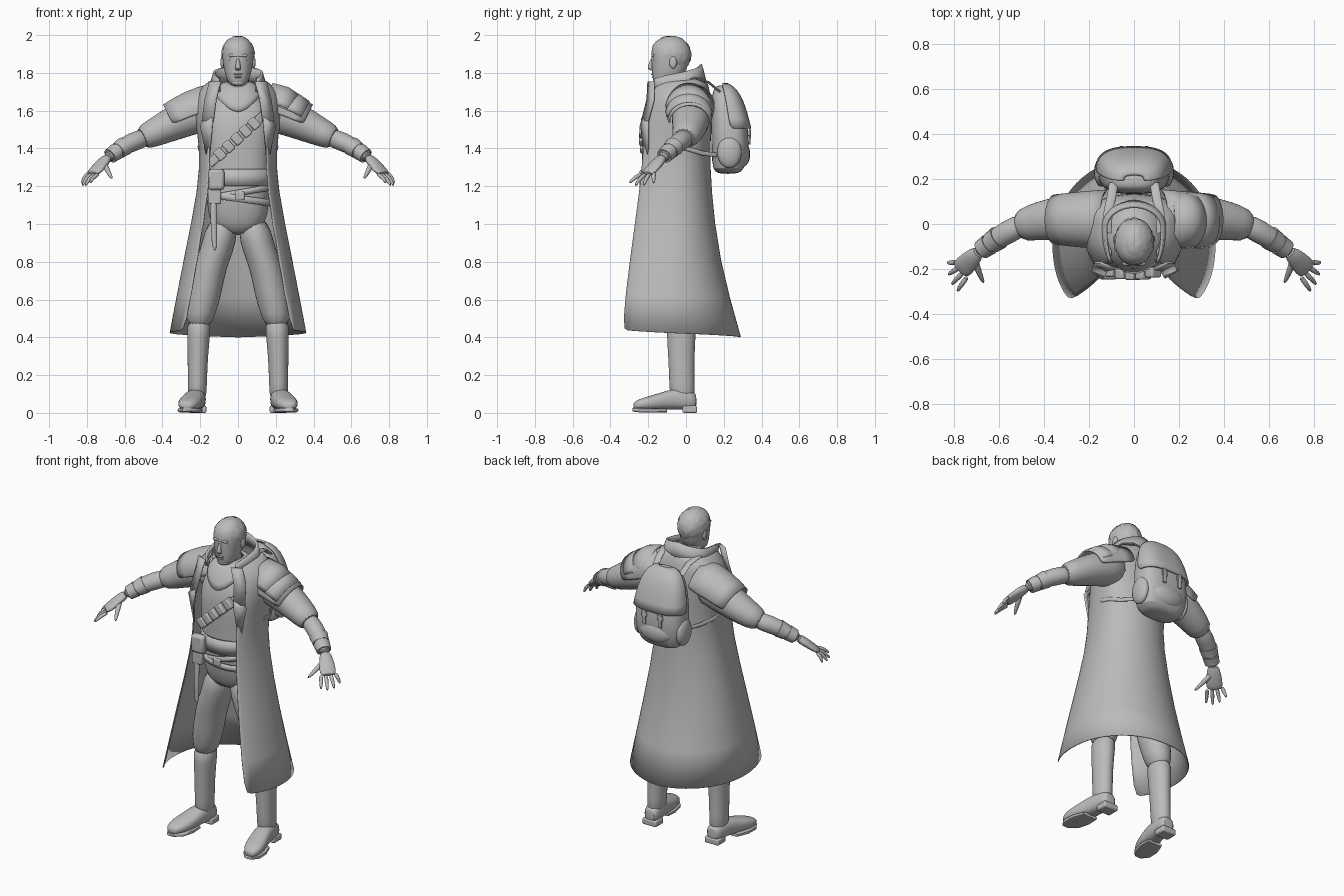
import bpy, bmesh, math, random
from mathutils import Vector, Matrix

random.seed(4)
default_cube = bpy.data.objects.get("Cube")
if default_cube:
    bpy.data.objects.remove(default_cube)

grey = bpy.data.materials.new("plain grey")
grey.use_nodes = True
grey.diffuse_color = (.5, .5, .5, 1)
grey.node_tree.nodes["Principled BSDF"].inputs["Base Color"].default_value = grey.diffuse_color

X_AXIS, Y_AXIS, Z_AXIS = Matrix.Identity(3)
SIDES = (("left", 1), ("right", -1))


def finish(name, bm, subdivide=0, thickness=0, bevel=0):
    """Turn a bmesh into a shaded object with its modifiers."""
    bmesh.ops.recalc_face_normals(bm, faces=bm.faces)
    mesh = bpy.data.meshes.new(name)
    bm.to_mesh(mesh)
    bm.free()
    mesh.materials.append(grey)
    obj = bpy.data.objects.new(name, mesh)
    bpy.context.collection.objects.link(obj)
    bpy.ops.object.select_all(action='DESELECT')
    obj.select_set(True)
    bpy.context.view_layer.objects.active = obj
    bpy.ops.object.shade_smooth_by_angle(angle=math.radians(50))
    if subdivide:
        obj.modifiers.new("smooth", 'SUBSURF').levels = subdivide
        obj.modifiers["smooth"].render_levels = subdivide
    if thickness:
        solid = obj.modifiers.new("thickness", 'SOLIDIFY')
        solid.thickness, solid.offset = thickness, 0
    if bevel:
        edge = obj.modifiers.new("bevel", 'BEVEL')
        edge.width, edge.segments = bevel, 2
    return obj


def sheet(name, rows, closed=False, caps=False, **options):
    """Skin a grid of point rows."""
    bm = bmesh.new()
    grid = [[bm.verts.new(p) for p in row] for row in rows]
    count = len(grid[0])
    for low, high in zip(grid, grid[1:]):
        for i in range(count if closed else count - 1):
            j = (i + 1) % count
            bm.faces.new((low[i], low[j], high[j], high[i]))
    if caps:
        bm.faces.new(grid[0])
        bm.faces.new(grid[-1])
    return finish(name, bm, **options)


def tube(name, rings, up=Z_AXIS, axis=None, mirror=1, sides=16, power=2, arc=None, **options):
    """Sweep ellipses (x, y, z, width, height) along a path; an arc leaves it open."""
    centres = [Vector((mirror * r[0], r[1], r[2])) for r in rings]
    rows = []
    for i, ring in enumerate(rings):
        along = axis or (centres[min(i + 1, len(rings) - 1)] - centres[max(i - 1, 0)]).normalized()
        across = along.cross(up).normalized()
        upward = across.cross(along)
        row = []
        for k in range(sides):
            a = arc[0] + (arc[1] - arc[0]) * k / (sides - 1) if arc else math.tau * k / sides
            c, s = (math.copysign(abs(f) ** (2 / power), f) for f in (math.cos(a), math.sin(a)))
            row.append(centres[i] + across * ring[3] * c + upward * ring[4] * s)
        rows.append(row)
    return sheet(name, rows, closed=not arc, caps=not arc, **options)


def loft(name, rings, **options):
    return tube(name, rings, up=Y_AXIS, axis=Z_AXIS, **options)


def box(name, centre, size, tilt=0, bevel=.008):
    bm = bmesh.new()
    place = Matrix.Translation(centre) @ Matrix.Rotation(tilt, 4, 'Y') @ Matrix.Diagonal((*size, 1))
    bmesh.ops.create_cube(bm, size=1, matrix=place)
    return finish(name, bm, bevel=bevel)


def ball(name, centre, size):
    bm = bmesh.new()
    place = Matrix.Translation(centre) @ Matrix.Diagonal((*size, 1))
    bmesh.ops.create_uvsphere(bm, u_segments=16, v_segments=10, radius=1, matrix=place)
    return finish(name, bm)


def band(name, z, half, rx, ry, tilt=0):
    """Flat belt around the waist."""
    angles = [math.tau * k / 32 for k in range(32)]
    rows = [[(rx * math.cos(a), ry * math.sin(a) - .065, z + h + tilt * math.cos(a)) for a in angles]
            for h in (-half, half)]
    return sheet(name, rows, closed=True, thickness=.012)


def coat_row(z_front, z_back, edge_x, edge_y, side_x, side_y, back_y):
    """Open outline from one front edge, around the back, to the other."""
    edge, side = Vector((edge_x, edge_y)), Vector((side_x, side_y))
    bend = Vector((side_x, (2 * edge_y + side_y) / 3))
    half = []
    for k in range(7):
        t = k / 6
        half.append(edge * (1 - t) ** 2 + bend * 2 * t * (1 - t) + side * t * t)
    for k in range(1, 9):
        a = math.pi / 2 * k / 8
        half.append(Vector((side_x * math.cos(a), side_y + (back_y - side_y) * math.sin(a))))
    last = len(half) - 1
    points = [(p.x, p.y, z_front + (z_back - z_front) * i / last) for i, p in enumerate(half)]
    return points + [(-x, y, z) for x, y, z in reversed(points[:-1])]


# Body
loft("torso", [(0, -.045, .94, .08, .09), (0, -.05, 1, .15, .12), (0, -.06, 1.1, .165, .135),
               (0, -.065, 1.2, .165, .14), (0, -.06, 1.35, .17, .14), (0, -.06, 1.5, .185, .15),
               (0, -.05, 1.62, .17, .13), (0, -.04, 1.72, .09, .08)], power=2.5, sides=24, subdivide=1)
tube("neck", [(0, -.03, 1.62, .07, .07), (0, -.06, 1.72, .06, .06), (0, -.075, 1.8, .058, .06)], up=Y_AXIS)

# Head
loft("head", [(0, -.125, 1.728, .025, .03), (0, -.115, 1.745, .05, .058), (0, -.097, 1.78, .066, .082),
              (0, -.086, 1.83, .077, .096), (0, -.083, 1.88, .084, .102), (0, -.083, 1.93, .084, .102),
              (0, -.083, 1.97, .066, .08), (0, -.083, 1.99, .03, .04)], power=2.2, sides=20, subdivide=1)
tube("nose", [(0, -.178, 1.88, .008, .008), (0, -.187, 1.845, .012, .012), (0, -.19, 1.822, .018, .016),
              (0, -.18, 1.812, .012, .008)], up=Y_AXIS, axis=Z_AXIS, sides=10, subdivide=1)
box("brow", (0, -.176, 1.892), (.1, .016, .014), bevel=.006)
box("upper_lip", (0, -.178, 1.792), (.046, .014, .009), bevel=.004)
box("lower_lip", (0, -.174, 1.778), (.038, .014, .009), bevel=.004)
ball("chin", (0, -.15, 1.75), (.035, .022, .02))
for side, s in SIDES:
    ball(side + "_ear", (s * .083, -.068, 1.855), (.01, .02, .032))
    ball(side + "_eye", (s * .034, -.163, 1.868), (.015, .012, .009))

# Rough short hair
bm = bmesh.new()
bmesh.ops.create_icosphere(bm, subdivisions=4, radius=1)
for v in bm.verts:
    v.co *= random.uniform(.97, 1.035)
    v.co = Vector((v.co.x * .088, v.co.y * .106 - .08, v.co.z * .101 + 1.895))
low = [v for v in bm.verts if v.co.z < (1.8 if v.co.y > -.045 else min(1.94, 1.87 - .7 * (v.co.y + .09)))]
bmesh.ops.delete(bm, geom=low, context='VERTS')
finish("hair", bm)

# Neckerchief dipping to a point in front
scarf = []
for radius, z, dip in ((.062, 1.75, .02), (.085, 1.74, .03), (.12, 1.7, .07), (.13, 1.68, .085)):
    scarf.append([(radius * math.sin(a), -.06 - radius * 1.2 * math.cos(a),
                   z - dip * max(0, math.cos(a)) ** 3) for a in (math.tau * k / 32 for k in range(32))])
sheet("neckerchief", scarf, closed=True, thickness=.01)

# Long coat and standing collar
sheet("coat", [coat_row(*row) for row in (
    (.44, .40, .28, -.34, .36, -.08, .29), (.82, .82, .215, -.295, .285, -.06, .17),
    (1.2, 1.2, .15, -.24, .205, -.05, .13), (1.4, 1.4, .15, -.225, .2, -.02, .125),
    (1.55, 1.55, .145, -.215, .225, 0, .135), (1.66, 1.66, .13, -.19, .24, .02, .13),
    (1.73, 1.73, .11, -.16, .19, .02, .12), (1.76, 1.78, .095, -.13, .125, .01, .095))],
    subdivide=1, thickness=.006)
sheet("collar", [coat_row(*row) for row in (
    (1.7, 1.76, .1, -.165, .14, 0, .1), (1.74, 1.8, .1, -.17, .135, -.01, .09),
    (1.77, 1.845, .105, -.165, .125, -.02, .078))], thickness=.014)
for side, s in SIDES:
    # Lapel in two leaves split by a notch
    for leaf, edges in (("upper", ((.09, .15, 1.755), (.115, .175, 1.66), (.13, .19, 1.545))),
                        ("lower", ((.13, .165, 1.565), (.135, .2, 1.525), (.15, .165, 1.36)))):
        sheet(side + "_lapel_" + leaf, [[(s * a, -.2 - .25 * max(0, 1.68 - z) * (z > 1.5) - .02 * (z < 1.5), z),
              (s * b, -.17 - .03 * (z < 1.6), z)] for a, b, z in edges], thickness=.01)

    # Sleeve, shoulder cape and cuff
    tube(side + "_sleeve", [(.13, .03, 1.6, .1, .1), (.25, .03, 1.575, .108, .105), (.38, .02, 1.515, .095, .088),
                            (.46, .005, 1.475, .08, .073), (.52, -.015, 1.45, .068, .062)],
         mirror=s, subdivide=1)
    tube(side + "_shoulder_cape", [(.12, .02, 1.625, .13, .12), (.25, .02, 1.59, .12, .115),
                                   (.35, .02, 1.54, .108, .1)],
         mirror=s, arc=(-.15, math.pi + .15), subdivide=1, thickness=.008)

    # Forearm with wrist wraps
    tube(side + "_forearm", [(.47, .01, 1.465, .05, .05), (.56, -.035, 1.435, .055, .053),
                             (.63, -.08, 1.397, .045, .043), (.7, -.13, 1.345, .034, .032)],
         mirror=s, subdivide=1)
    for wrap, t in (("upper", 0), ("lower", .6)):
        x, y, z = .6 + .07 * t, -.06 - .05 * t, 1.413 - .047 * t
        tube(side + "_wrist_wrap_" + wrap, [(x, y, z, .054 - .01 * t, .051 - .01 * t),
             (x + .035, y - .025, z - .025, .048 - .008 * t, .045 - .008 * t)], mirror=s)

    # Hand
    tube(side + "_palm", [(.685, -.12, 1.357, .03, .026), (.72, -.152, 1.322, .042, .024),
                          (.755, -.19, 1.282, .05, .02), (.775, -.21, 1.262, .042, .014)],
         mirror=s, subdivide=1)
    tips = ((.828, -.17, 1.212), (.825, -.225, 1.2), (.81, -.27, 1.2), (.785, -.3, 1.215))
    for k, tip in enumerate(tips):
        root = Vector((.788, -.168, 1.272)) - Vector((.017, .021, .002)) * k
        middle = root.lerp(Vector(tip), .55) + Vector((.005, -.004, .008))
        tube(side + "_finger_" + "abcd"[k], [(*root, .014, .013), (*middle, .012, .012), (*tip, .007, .007)],
             mirror=s, sides=8, subdivide=1)
    tube(side + "_thumb", [(.71, -.15, 1.325, .02, .018), (.69, -.21, 1.28, .015, .014),
                           (.665, -.265, 1.238, .008, .008)], mirror=s, sides=8, subdivide=1)

    # Leg, boot and sole
    loft(side + "_trouser_leg", [(.08, -.045, 1.04, .08, .12), (.098, -.045, .9, .093, .115),
                                 (.138, -.045, .8, .09, .11), (.163, -.04, .7, .089, .1),
                                 (.182, -.035, .6, .089, .096), (.197, -.03, .53, .08, .086),
                                 (.206, -.025, .45, .062, .074)], mirror=s, subdivide=1)
    loft(side + "_boot_shaft", [(.206, -.025, .5, .066, .08), (.208, -.025, .42, .062, .078),
                                (.213, -.025, .3, .055, .071), (.215, -.022, .16, .051, .067),
                                (.217, -.018, .05, .052, .07)], mirror=s, subdivide=1)
    tube(side + "_boot_foot", [(.215, .058, .06, .035, .04), (.217, .03, .068, .05, .052),
                               (.225, -.06, .075, .054, .058), (.24, -.13, .062, .062, .046),
                               (.258, -.21, .05, .064, .036), (.268, -.262, .042, .045, .026),
                               (.27, -.28, .036, .02, .014)],
         axis=-Y_AXIS, power=2.5, mirror=s, subdivide=1)
    tube(side + "_sole", [(.24, -.1, .013, .05, .01), (.252, -.17, .013, .065, .012),
                          (.262, -.24, .014, .058, .012), (.268, -.282, .017, .026, .01)],
         axis=-Y_AXIS, power=4, mirror=s)
    box(side + "_heel", (s * .216, .02, .019), (.096, .078, .038))

    # Pack straps over the shoulder and around the ribs
    tube(side + "_pack_strap", [(.09, .18, 1.7, .02, .006), (.1, .12, 1.75, .02, .006),
                                (.115, .05, 1.772, .02, .006), (.12, -.04, 1.765, .02, .006)], mirror=s)
    tube(side + "_rib_strap", [(.12, .16, 1.365, .006, .012), (.165, .085, 1.375, .006, .012),
                               (.203, .02, 1.395, .006, .012), (.208, -.04, 1.41, .006, .012)], mirror=s)

# Armour plates on one shoulder
for plate, shift, grow in (("upper", 0, .012), ("lower", .06, .004)):
    tube("shoulder_plate_" + plate, [(.15 + shift, .015, 1.62 - shift * .4, .115, .112 + grow),
                                     (.22 + shift, .015, 1.602 - shift * .5, .12, .113 + grow),
                                     (.265 + shift, .015, 1.578 - shift * .5, .115, .105 + grow)],
         arc=(.2, math.pi - .2), thickness=.014)

# Belts, pouch and sheath
band("waist_sash", 1.245, .045, .178, .155)
band("belt_high", 1.165, .016, .176, .152, .03)
band("belt_low", 1.135, .018, .18, .156, -.025)
box("buckle", (.01, -.223, 1.15), (.05, .014, .045))
box("belt_pouch", (-.115, -.222, 1.235), (.085, .05, .11), bevel=.015)
box("belt_pouch_lower", (-.125, -.215, 1.15), (.07, .04, .09))
tube("sheath", [(-.13, -.222, 1.13, .02, .012), (-.128, -.228, 1, .016, .01),
                (-.124, -.232, .89, .014, .009), (-.122, -.232, .86, .004, .004)], up=Y_AXIS, sides=10)

# Bandolier across the chest
slope = -math.atan2(.215, .24)
tube("bandolier", [(x, -.212 + 2.2 * x * x, 1.455 + .9 * x, .006, .024)
                   for x in (-.15, -.1, -.05, 0, .05, .1, .14)], power=4)
for k in range(5):
    x = -.095 + .045 * k
    box("bandolier_pouch_" + "abcde"[k], (x, -.226 + 1.6 * x * x, 1.455 + .9 * x), (.048, .045, .062), slope)

# Backpack with flap, pockets and buckled straps
pack = [(0, .22, 1.265, .09, .05), (0, .225, 1.285, .14, .085), (0, .235, 1.38, .162, .1),
        (0, .232, 1.5, .16, .1), (0, .22, 1.6, .146, .088), (0, .205, 1.68, .12, .07),
        (0, .195, 1.72, .085, .045), (0, .19, 1.735, .04, .02)]
loft("backpack", pack, power=2.8, sides=24, subdivide=1)
loft("backpack_flap", [(x, y, z + .006, rx + .006, ry + .008) for x, y, z, rx, ry in pack[3:]],
     power=2.8, sides=20, arc=(0, math.pi), thickness=.012, subdivide=1)
ball("backpack_pocket", (0, .295, 1.37), (.115, .045, .07))
for side, s in SIDES:
    ball(side + "_side_pocket", (s * .145, .23, 1.38), (.032, .065, .085))
    tube(side + "_flap_strap", [(.055, .29, 1.63, .012, .005), (.055, .325, 1.56, .012, .005),
                                (.055, .34, 1.49, .012, .005), (.055, .336, 1.42, .012, .005)],
         up=Y_AXIS, mirror=s, power=4)
    box(side + "_flap_buckle", (s * .055, .336, 1.48), (.036, .012, .03), bevel=.004)
